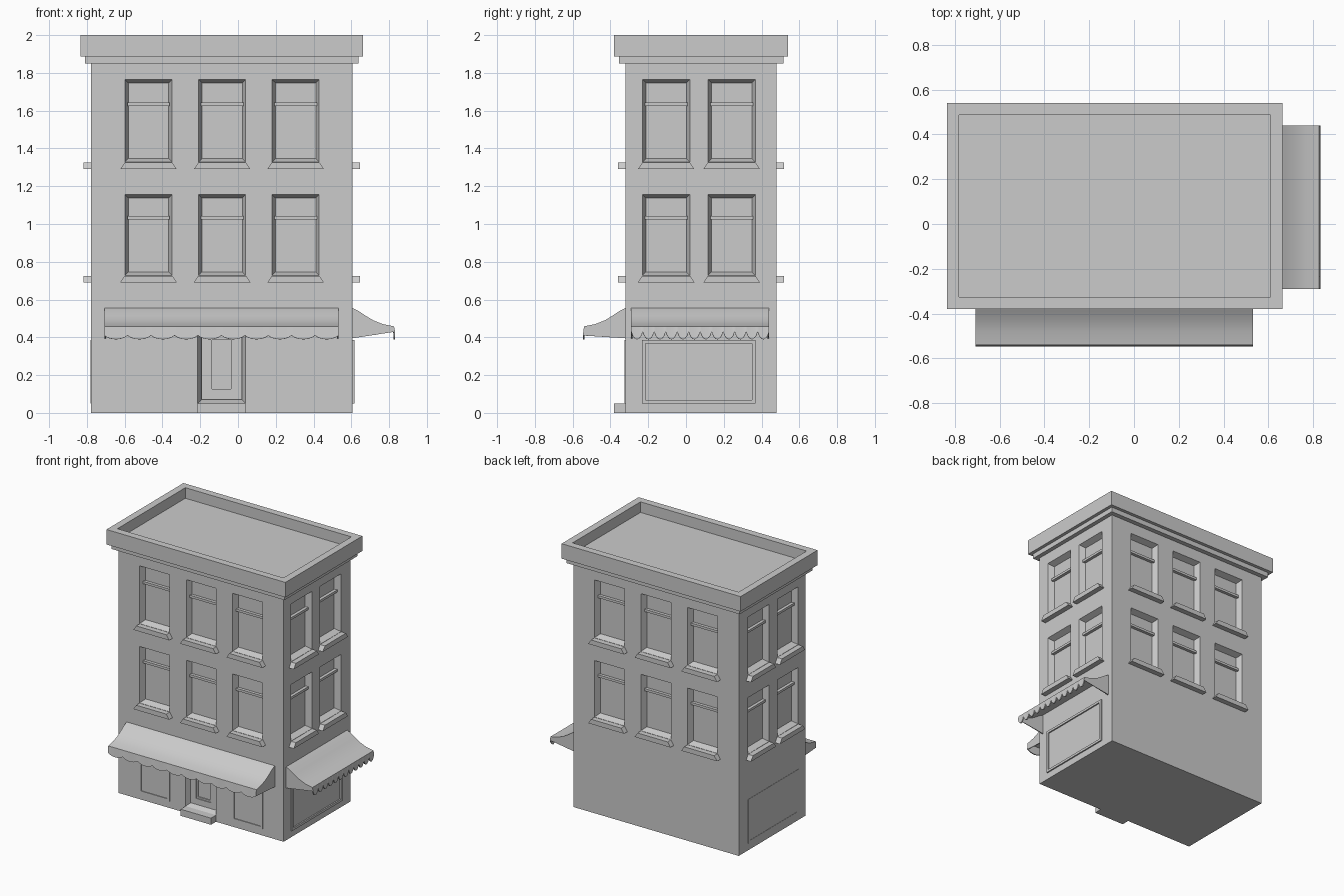
import bpy, bmesh, math
from mathutils import Matrix, Vector

if "Cube" in bpy.data.objects:
    bpy.data.objects.remove(bpy.data.objects["Cube"], do_unlink=True)

stone = bpy.data.materials.new("plain_grey")
stone.use_nodes = True
stone.diffuse_color = (0.6, 0.6, 0.6, 1)
stone.node_tree.nodes["Principled BSDF"].inputs["Base Color"].default_value = (0.6, 0.6, 0.6, 1)

CENTRE = Vector((-0.086, 0.08, 0))
HALF_X, HALF_Y = 0.692, 0.40


def wall(turns, half):
    """Wall space: x along the wall, y into the building, z up."""
    return (Matrix.Translation(CENTRE) @ Matrix.Rotation(turns * math.pi / 2, 4, "Z")
            @ Matrix.Translation((0, -half, 0)))


WALLS = {"front": wall(0, HALF_Y), "right": wall(1, HALF_X),
         "back": wall(2, HALF_Y), "left": wall(3, HALF_X)}
FLOORS = ((0.728, 0.427), (1.328, 0.437))  # sill level and window height


def finish(name, bm, matrix=Matrix()):
    bmesh.ops.transform(bm, matrix=matrix, verts=bm.verts)
    bmesh.ops.recalc_face_normals(bm, faces=bm.faces)
    mesh = bpy.data.meshes.new(name)
    bm.to_mesh(mesh)
    bm.free()
    mesh.materials.append(stone)
    ob = bpy.data.objects.new(name, mesh)
    bpy.context.collection.objects.link(ob)
    return ob


def box(bm, x0, x1, y0, y1, z0, z1):
    m = Matrix.Translation(((x0 + x1) / 2, (y0 + y1) / 2, (z0 + z1) / 2))
    m = m @ Matrix.Diagonal((x1 - x0, y1 - y0, z1 - z0, 1))
    return bmesh.ops.create_cube(bm, size=1, matrix=m)["verts"]


def ring(bm, x0, x1, y0, y1, z0, z1, w):
    """Rectangular frame with rails of width w."""
    box(bm, x0, x0 + w, y0, y1, z0, z1)
    box(bm, x1 - w, x1, y0, y1, z0, z1)
    box(bm, x0 + w, x1 - w, y0, y1, z0, z0 + w)
    box(bm, x0 + w, x1 - w, y0, y1, z1 - w, z1)


def splayed_opening(bm, side, x0, x1, z0, z1, depth, splay):
    """Cutter that narrows by splay on every edge as it goes into the wall."""
    verts = box(bm, x0, x1, -depth, depth, z0, z1)
    for v in verts:
        grow = -splay if v.co.y > 0 else splay
        v.co.x += grow if v.co.x > (x0 + x1) / 2 else -grow
        v.co.z += grow if v.co.z > (z0 + z1) / 2 else -grow
    bmesh.ops.transform(bm, matrix=WALLS[side], verts=verts)


def apply_modifier(ob, mod):
    bpy.context.view_layer.objects.active = ob
    bpy.ops.object.modifier_apply(modifier=mod.name)


# Window positions along each wall
windows = []
for side in WALLS:
    offsets = (-0.388, 0.002, 0.391) if side in ("front", "back") else (-0.185, 0.162)
    sign = 1 if side in ("front", "right") else -1
    windows += [(side, sign * u, z, h) for u in offsets for z, h in FLOORS]

# Main block with window and door openings
bm = bmesh.new()
box(bm, -HALF_X, HALF_X, -HALF_Y, HALF_Y, 0, 1.87)
body = finish("building_walls", bm, Matrix.Translation(CENTRE))

bm = bmesh.new()
for side, u, z, h in windows:
    splayed_opening(bm, side, u - 0.125, u + 0.125, z, z + h, 0.045, 0.018)
splayed_opening(bm, "front", -0.128, 0.126, 0.05, 0.43, 0.045, 0.02)
cutter = finish("opening_cutter", bm)
cutter.hide_render = True
cut = body.modifiers.new("openings", "BOOLEAN")
cut.object, cut.solver = cutter, "EXACT"
apply_modifier(body, cut)
bpy.data.objects.remove(cutter, do_unlink=True)

# Sash bars across the windows, and their sills
for side, u, z, h in windows:
    bm = bmesh.new()
    box(bm, u - 0.112, u + 0.112, 0.022, 0.05, z + 0.297, z + 0.315)
    finish(side + "_window_sash_bar", bm, WALLS[side])
    bm = bmesh.new()
    for v in box(bm, u - 0.15, u + 0.15, -0.04, 0.01, z - 0.038, z - 0.002):
        if v.co.z > z - 0.01:
            v.co.x = u + (v.co.x - u) * 0.84
    finish(side + "_window_sill", bm, WALLS[side])

# Ground floor shop windows
shops = (("front", -0.389, 0.128, 0.006), ("front", 0.391, 0.128, 0.006),
         ("right", -0.012, 0.3, 0.01), ("left", 0.012, 0.3, 0.002))
for side, u, half, proud in shops:
    bm = bmesh.new()
    ring(bm, u - half, u + half, -proud, 0.005, 0.05, 0.385, 0.018)
    finish(side + "_shop_window_frame", bm, WALLS[side])

# Door with a recessed panel, and its step
bm = bmesh.new()
ring(bm, -0.108, 0.106, 0.03, 0.05, 0.07, 0.43, 0.045)
ring(bm, -0.063, 0.061, 0.037, 0.05, 0.115, 0.4, 0.012)
finish("front_door", bm, WALLS["front"])
bm = bmesh.new()
box(bm, -0.128, 0.126, -0.06, 0.005, 0, 0.05)
finish("door_step", bm, WALLS["front"])

# Cornice and parapet around the sunken roof
bm = bmesh.new()
box(bm, -0.724, 0.724, -0.435, 0.435, 1.85, 1.89)
finish("cornice", bm, Matrix.Translation(CENTRE))
bm = bmesh.new()
box(bm, -0.749, 0.749, -0.46, 0.46, 1.887, 2.0)
roof = max(bm.faces, key=lambda f: f.calc_center_median().z)
bmesh.ops.inset_region(bm, faces=[roof], thickness=0.054, use_even_offset=True)
inner = bmesh.ops.extrude_discrete_faces(bm, faces=[roof])["faces"][0]
bmesh.ops.translate(bm, verts=inner.verts, vec=(0, 0, -0.08))
finish("roof_parapet", bm, Matrix.Translation(CENTRE))


# Curved cloth awnings with a scalloped edge
def awning(side, u0, u1, scallops, notch):
    profile = ((0, 0.555), (0.03, 0.541), (0.07, 0.514), (0.11, 0.49),
               (0.16, 0.47), (0.22, 0.458))
    bm = bmesh.new()
    steps = scallops * 8
    columns = []
    for i in range(steps + 1):
        x = u0 + (u1 - u0) * i / steps
        hem = notch - (notch - 0.39) * abs(math.sin(math.pi * i / 8)) ** 0.7
        points = profile + ((0.226, hem),)
        columns.append([bm.verts.new((x, -out, z)) for out, z in points])
    for a, b in zip(columns, columns[1:]):
        for j in range(len(a) - 1):
            bm.faces.new((a[j], b[j], b[j + 1], a[j + 1]))
    for col in (columns[0], columns[-1]):
        foot = bm.verts.new((col[0].co.x, 0, 0.395))
        bm.faces.new(col + [foot])
    ob = finish(side + "_awning", bm, WALLS[side])
    cloth = ob.modifiers.new("cloth", "SOLIDIFY")
    cloth.thickness, cloth.offset = 0.008, -1
    apply_modifier(ob, cloth)
    bpy.ops.object.select_all(action="DESELECT")
    ob.select_set(True)
    bpy.ops.object.shade_smooth_by_angle(angle=math.radians(35))


awning("front", -0.622, 0.618, 10, 0.41)
awning("right", -0.37, 0.36, 12, 0.43)
